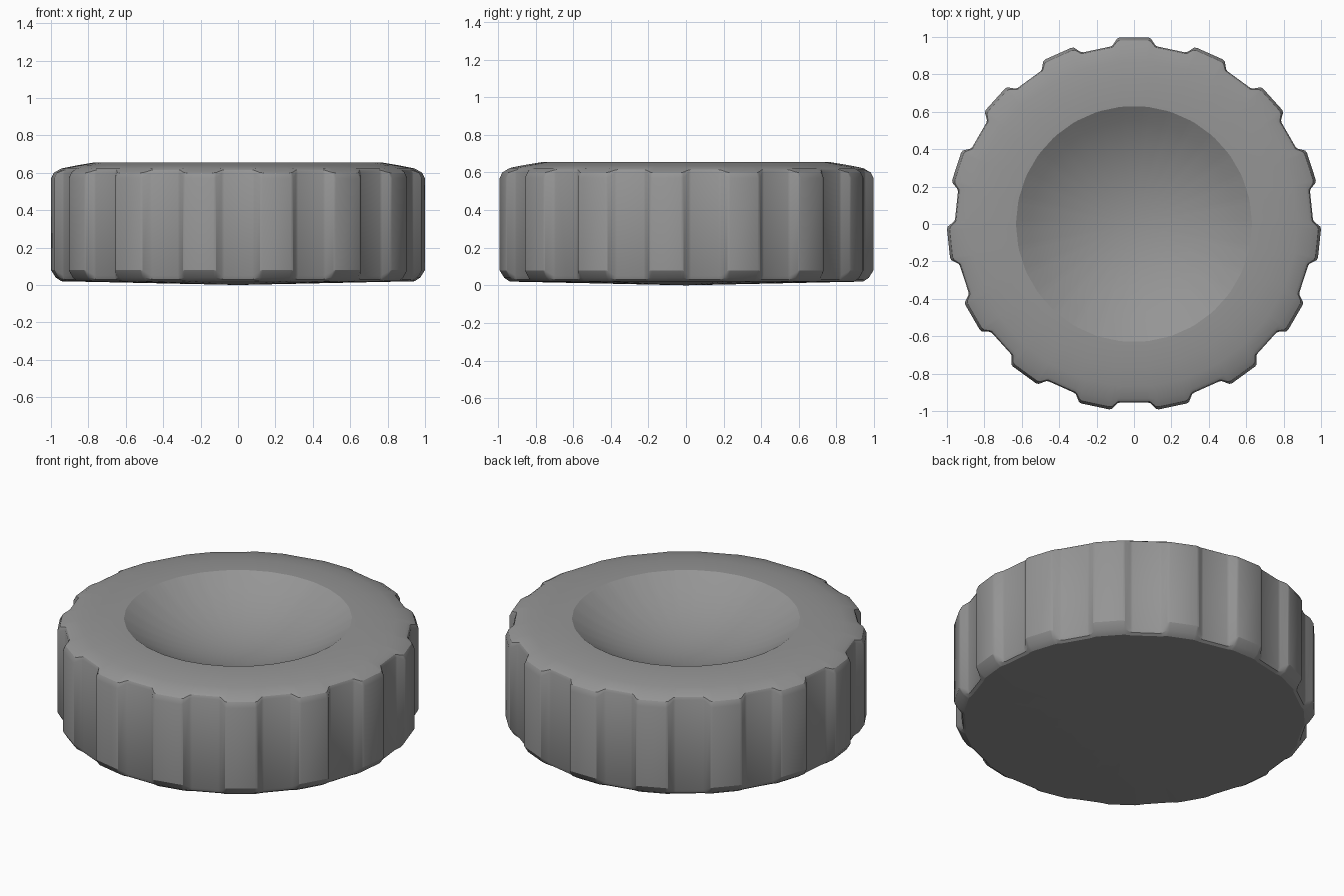
import bpy, bmesh, math

cube = bpy.data.objects.get("Cube")
if cube:
    bpy.data.objects.remove(cube)

# Plain grey plastic
grey = bpy.data.materials.new("grey plastic")
grey.use_nodes = True
colour = (0.3, 0.3, 0.3, 1)
grey.diffuse_color = colour
grey.node_tree.nodes["Principled BSDF"].inputs["Base Color"].default_value = colour

TEETH = 15
STEP = 2 * math.pi / TEETH
# Angle within one tooth (degrees) and how far it stands out, 0 = groove, 1 = crest
TOOTH = [(-7.6, 0), (-6.8, 0.12), (-5.2, 0.9), (-4.4, 1),
         (4.4, 1), (5.2, 0.9), (6.8, 0.12), (7.6, 0)]

# Rings from the base up: groove radius, groove z, crest radius, crest z
RINGS = [(0.935, 0.02, 0.945, 0.02), (0.95, 0.03, 0.975, 0.04),
         (0.957, 0.05, 1.0, 0.08), (0.957, 0.6, 1.0, 0.57),
         (0.95, 0.615, 0.985, 0.6), (0.935, 0.625, 0.945, 0.623),
         (0.87, 0.638, 0.87, 0.638), (0.77, 0.655, 0.77, 0.655)]

# Dished top: a spherical hollow starting at the rim
RIM, DEPTH, TOP = 0.63, 0.2, 0.655
ball = (RIM ** 2 + DEPTH ** 2) / (2 * DEPTH)
for i in range(8):
    r = RIM * (1 - i / 8)
    z = TOP - DEPTH + ball - math.sqrt(ball ** 2 - r ** 2)
    RINGS.append((r, z, r, z))

bm = bmesh.new()
loops = []
for groove_r, groove_z, crest_r, crest_z in RINGS:
    loop = []
    for t in range(TEETH):
        for offset, out in TOOTH:
            a = math.pi / 2 + t * STEP + math.radians(offset)
            r = groove_r + (crest_r - groove_r) * out
            z = groove_z + (crest_z - groove_z) * out
            loop.append(bm.verts.new((r * math.cos(a), r * math.sin(a), z)))
    loops.append(loop)

count = len(loops[0])
for low, high in zip(loops, loops[1:]):
    for i in range(count):
        j = (i + 1) % count
        bm.faces.new((low[i], low[j], high[j], high[i]))

# Close the shallow base cone and the bottom of the hollow
base = bm.verts.new((0, 0, 0))
hollow = bm.verts.new((0, 0, TOP - DEPTH))
for i in range(count):
    j = (i + 1) % count
    bm.faces.new((base, loops[0][j], loops[0][i]))
    bm.faces.new((hollow, loops[-1][i], loops[-1][j]))

mesh = bpy.data.meshes.new("knob")
bm.to_mesh(mesh)
bm.free()
mesh.materials.append(grey)
knob = bpy.data.objects.new("knob", mesh)
bpy.context.collection.objects.link(knob)

bpy.ops.object.select_all(action='DESELECT')
knob.select_set(True)
bpy.context.view_layer.objects.active = knob
bpy.ops.object.shade_smooth_by_angle(angle=math.radians(30))
